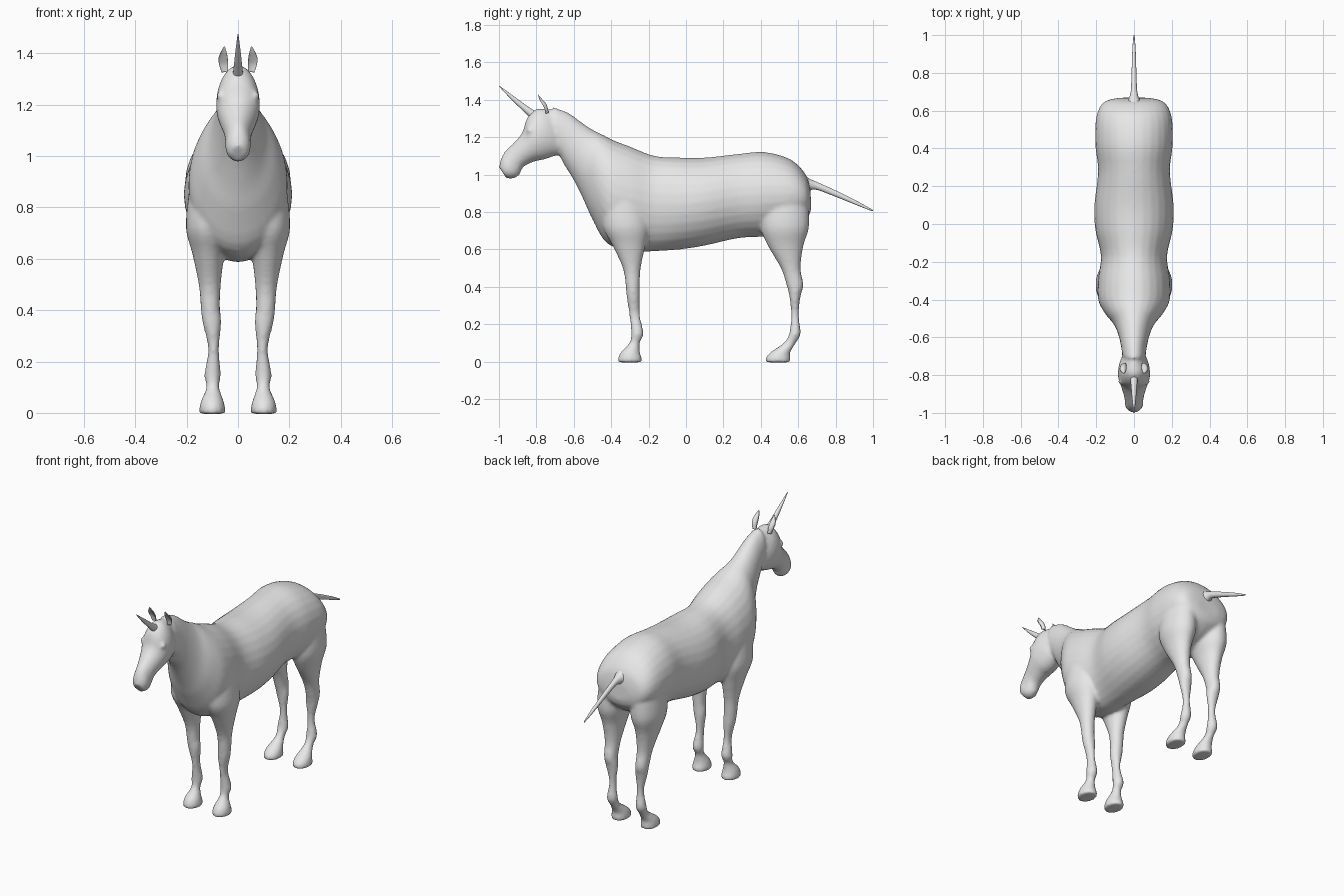
import bpy
import bmesh
import math
from mathutils import Vector

cube = bpy.data.objects.get("Cube")
if cube:
    bpy.data.objects.remove(cube, do_unlink=True)

# One plain grey colour for the whole animal
grey = bpy.data.materials.new("plain grey")
grey.use_nodes = True
colour = (0.8, 0.8, 0.8, 1)
grey.diffuse_color = colour
for node in grey.node_tree.nodes:
    if node.type == "BSDF_PRINCIPLED":
        node.inputs["Base Color"].default_value = colour


def spline(stations, steps):
    """Smooth the list of stations with a Catmull-Rom curve."""
    rows = [Vector(s) for s in stations]
    result = []
    last = len(rows) - 1
    for i in range(last):
        p, q, r, s = (rows[max(i - 1, 0)], rows[i], rows[i + 1],
                      rows[min(i + 2, last)])
        for k in range(steps):
            t = k / steps
            slope_a, slope_b = (r - p) / 2, (s - q) / 2
            cubic = (q - r) * 2 + slope_a + slope_b
            square = (r - q) * 3 - slope_a * 2 - slope_b
            result.append(q + slope_a * t + square * t**2 + cubic * t**3)
    return result + [rows[last]]


def loft(bm, stations, side=1, cup=1, segments=28, steps=4):
    """Skin ellipses; a station is (y, z) of one edge, (y, z) of the
    opposite edge, half width and centre x."""
    rings = []
    for ay, az, by, bz, width, x in spline(stations, steps):
        a, b = Vector((0, ay, az)), Vector((0, by, bz))
        ring = []
        for k in range(segments):
            angle = math.tau * k / segments
            depth = math.cos(angle)
            if depth > 0:
                depth *= cup
            co = (a + b) / 2 + (a - b) / 2 * depth
            co.x = side * (x + max(width, 0.001) * math.sin(angle))
            ring.append(bm.verts.new(co))
        rings.append(ring)
    for low, high in zip(rings, rings[1:]):
        for k in range(segments):
            n = (k + 1) % segments
            bm.faces.new((low[k], low[n], high[n], high[k]))
    bm.faces.new(rings[0])
    bm.faces.new(rings[-1])


def make_object(name, bm):
    bmesh.ops.recalc_face_normals(bm, faces=bm.faces)
    mesh = bpy.data.meshes.new(name)
    bm.to_mesh(mesh)
    bm.free()
    mesh.materials.append(grey)
    for face in mesh.polygons:
        face.use_smooth = True
    obj = bpy.data.objects.new(name, mesh)
    bpy.context.collection.objects.link(obj)
    return obj


def centred(stations):
    return [(*s, 0) for s in stations]


# Trunk and neck: top edge, bottom edge, half width
trunk = [
    (.665, .92, .67, .82, .08),
    (.64, 1.0, .65, .77, .16),
    (.56, 1.08, .57, .71, .2),
    (.42, 1.12, .42, .67, .205),
    (.28, 1.11, .28, .66, .19),
    (.1, 1.09, .1, .62, .21),
    (-.03, 1.09, -.03, .6, .205),
    (-.17, 1.1, -.17, .59, .175),
    (-.3, 1.15, -.28, .59, .19),
    (-.38, 1.18, -.42, .63, .19),
    (-.44, 1.21, -.5, .76, .155),
    (-.5, 1.24, -.55, .87, .11),
    (-.56, 1.28, -.6, .97, .085),
    (-.63, 1.33, -.65, 1.05, .07),
    (-.71, 1.36, -.68, 1.11, .062),
]

# Head: brow edge, jaw edge, half width
head = [
    (-.66, 1.34, -.62, 1.14, .03),
    (-.74, 1.35, -.66, 1.11, .06),
    (-.8, 1.35, -.7, 1.1, .08),
    (-.85, 1.3, -.76, 1.08, .085),
    (-.875, 1.225, -.81, 1.07, .074),
    (-.92, 1.17, -.87, 1.04, .057),
    (-.97, 1.12, -.89, 1.0, .049),
    (-.99, 1.08, -.92, .98, .049),
    (-1.0, 1.04, -.96, .98, .033),
]

# Legs: shared heights and x extents, with front and back edges per pair
heights = [.85, .72, .62, .5, .41, .35, .25, .15, .1, .05, .02, -.004]
inner = [.03, .03, .055, .07, .073, .068, .077, .07, .076, .06, .053, .053]
outer = [.19, .2, .175, .15, .142, .135, .113, .128, .12, .14, .147, .147]
front_leg = (
    [-.44, -.44, -.39, -.335, -.32, -.315, -.3, -.29, -.3, -.345, -.36, -.36],
    [-.22, -.2, -.22, -.245, -.25, -.25, -.25, -.23, -.25, -.25, -.24, -.24])
hind_leg = (
    [.4, .4, .44, .51, .54, .555, .565, .555, .525, .455, .43, .43],
    [.65, .655, .625, .61, .625, .61, .6, .61, .585, .555, .555, .555])

bm = bmesh.new()
loft(bm, centred(trunk))
loft(bm, centred(head))
swell = 0.003
for front, back in (front_leg, hind_leg):
    stations = [(f - swell, z, b + swell, z, (o - i) / 2 + swell, (o + i) / 2)
                for z, i, o, f, b in zip(heights, inner, outer, front, back)]
    for side in (-1, 1):
        loft(bm, stations, side)

# Softly raised eyes
for side in (-1, 1):
    eye = bmesh.ops.create_uvsphere(bm, u_segments=12, v_segments=8,
                                    radius=0.018)
    bmesh.ops.translate(bm, verts=eye["verts"],
                        vec=(side * 0.067, -0.835, 1.235))

# Fuse the shells into one smooth skin
body = make_object("body", bm)
fuse = body.modifiers.new("fuse", "REMESH")
fuse.mode = "VOXEL"
fuse.voxel_size = 0.01
fuse.use_smooth_shade = True
soften = body.modifiers.new("soften", "SMOOTH")
soften.factor = 0.5
soften.iterations = 6

# Tail, thick at the root and tapering to a point
bm = bmesh.new()
loft(bm, centred([
    (.6, 1.04, .62, .88, .05),
    (.65, .985, .645, .9, .036),
    (.7, .96, .69, .92, .018),
    (.8, .915, .79, .885, .013),
    (.92, .855, .915, .835, .009),
    (1.0, .81, .998, .803, .003),
]), segments=16)
make_object("tail", bm)

# Horn, a slim straight cone
bm = bmesh.new()
loft(bm, centred([
    (-.805, 1.34, -.83, 1.3, .02),
    (-.84, 1.36, -.86, 1.33, .017),
    (-.92, 1.418, -.933, 1.4, .01),
    (-.998, 1.475, -1.0, 1.472, .002),
]), segments=16)
make_object("horn", bm)

# Ears, cupped towards the front
ear = [
    (-.765, 1.32, -.735, 1.33, .012, .052),
    (-.775, 1.35, -.74, 1.36, .017, .056),
    (-.79, 1.375, -.753, 1.385, .018, .058),
    (-.796, 1.4, -.772, 1.406, .012, .056),
    (-.795, 1.425, -.79, 1.427, .002, .053),
]
for name, side in (("left_ear", 1), ("right_ear", -1)):
    bm = bmesh.new()
    loft(bm, ear, side, cup=-0.3, segments=16)
    make_object(name, bm)
